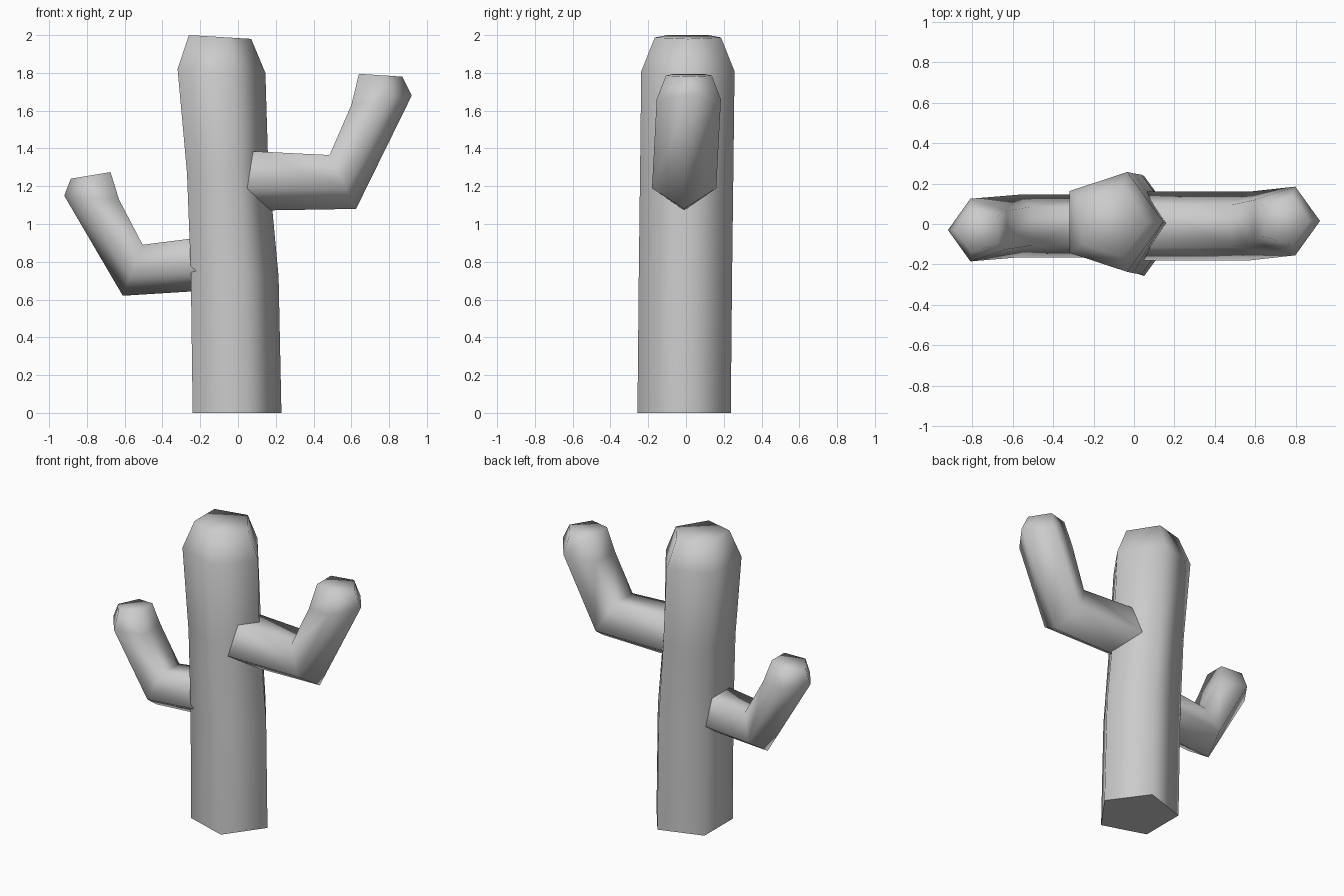
import bpy, bmesh, math

if "Cube" in bpy.data.objects:
    bpy.data.objects.remove(bpy.data.objects["Cube"])


def pentagon_tube(name, rings):
    """Loft a five-sided tube. Ring: (flat-side x, z, ridge x, z, half width, y centre)."""
    bm = bmesh.new()
    loops = []
    for fx, fz, rx, rz, w, yc in rings:
        # (fraction from ridge to flat side, fraction of half width)
        section = [(0, 0), (0.382, 1), (1, 0.618), (1, -0.618), (0.382, -1)]
        loops.append([bm.verts.new((rx + (fx - rx) * t, yc + w * s, rz + (fz - rz) * t))
                      for t, s in section])
    for a, b in zip(loops, loops[1:]):
        for i in range(5):
            j = (i + 1) % 5
            bm.faces.new((a[i], a[j], b[j], b[i]))
    bm.faces.new(loops[0])
    bm.faces.new(loops[-1])
    bmesh.ops.recalc_face_normals(bm, faces=bm.faces)
    mesh = bpy.data.meshes.new(name)
    bm.to_mesh(mesh)
    bm.free()
    obj = bpy.data.objects.new(name, mesh)
    bpy.context.collection.objects.link(obj)
    bpy.ops.object.select_all(action='DESELECT')
    obj.select_set(True)
    bpy.context.view_layer.objects.active = obj
    bpy.ops.object.shade_smooth_by_angle(angle=math.radians(80))
    return obj


# Gently leaning trunk with a tapered tip
pentagon_tube("trunk", [
    (-0.24, 0.00, 0.23, 0.00, 0.247, -0.010),
    (-0.25, 0.75, 0.215, 0.72, 0.247, -0.003),
    (-0.27, 1.27, 0.16, 1.31, 0.247, 0.004),
    (-0.32, 1.82, 0.145, 1.80, 0.247, 0.010),
    (-0.26, 2.00, 0.07, 1.98, 0.175, 0.010),
])

# Higher arm on the right
pentagon_tube("right_arm", [
    (0.08, 1.385, 0.03, 1.07, 0.17, -0.010),
    (0.485, 1.365, 0.625, 1.08, 0.17, -0.010),
    (0.60, 1.63, 0.92, 1.68, 0.17, 0.015),
    (0.64, 1.795, 0.87, 1.78, 0.122, 0.015),
])

# Lower arm on the left
pentagon_tube("left_arm", [
    (-0.15, 0.935, -0.13, 0.65, 0.155, -0.010),
    (-0.505, 0.89, -0.61, 0.62, 0.155, -0.010),
    (-0.63, 1.13, -0.92, 1.15, 0.155, -0.030),
    (-0.675, 1.275, -0.885, 1.24, 0.11, -0.030),
])
